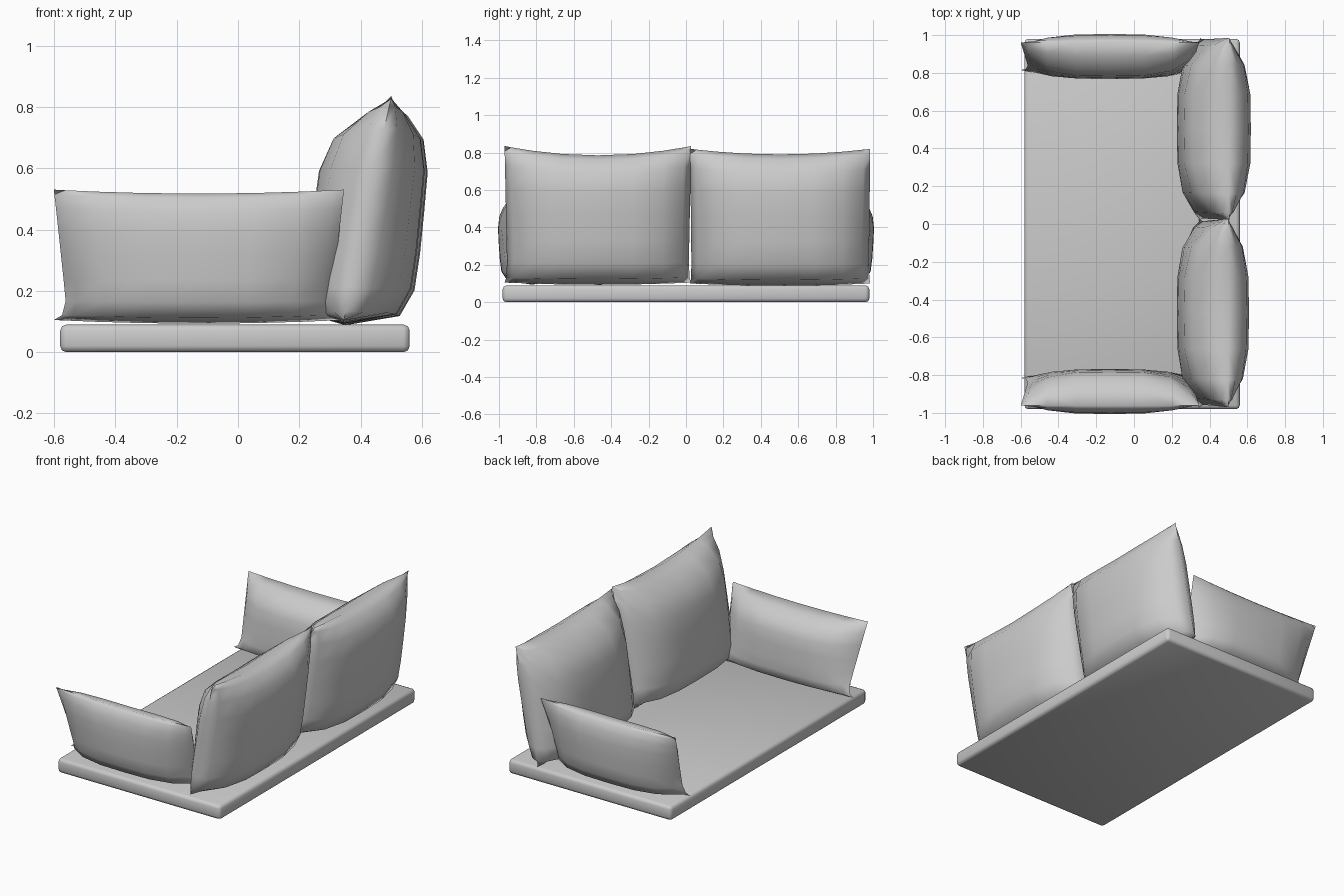
import bpy
import bmesh
import math

cube = bpy.data.objects.get("Cube")
if cube:
    bpy.data.objects.remove(cube, do_unlink=True)

fabric = bpy.data.materials.new("grey fabric")
fabric.use_nodes = True
GREY = (0.6, 0.6, 0.6, 1)
fabric.diffuse_color = GREY
fabric.node_tree.nodes["Principled BSDF"].inputs["Base Color"].default_value = GREY


def finish(name, bm, angle):
    """Turn a bmesh into a smooth-shaded fabric object."""
    bmesh.ops.recalc_face_normals(bm, faces=bm.faces)
    mesh = bpy.data.meshes.new(name)
    bm.to_mesh(mesh)
    bm.free()
    mesh.materials.append(fabric)
    obj = bpy.data.objects.new(name, mesh)
    bpy.context.collection.objects.link(obj)
    bpy.ops.object.select_all(action="DESELECT")
    obj.select_set(True)
    bpy.context.view_layer.objects.active = obj
    bpy.ops.object.shade_smooth_by_angle(angle=math.radians(angle))


def puff(u, v):
    """Fullness of a pillow: soft at the sides and top, squashed at the bottom."""
    across = max(0, 1 - u ** 4) ** 0.8
    up = max(0, 1 - v ** 4) ** 0.7 if v > 0 else max(0, 1 - v ** 6) ** 0.25
    return across * up


def pillow(name, along, span, height, lean, half, skew, dip, inset, place):
    """Pillow with a leaning seam; skew keeps its stuffing more upright."""
    steps = 8
    rows = [math.sin(math.pi / 2 * (2 * i / steps - 1)) for i in range(steps + 1)]
    mid, reach = sum(span) / 2, (span[1] - span[0]) / 2
    bm = bmesh.new()
    for side in (-1, 1):
        grid = []
        for v in rows:
            t = (v + 1) / 2
            line = []
            for u in rows:
                # Sides taper downwards, with small ears at the bottom corners
                a = mid + u * (reach - inset * (1 - t) * (1 - v ** 12))
                sag = (1 - u * u) * (dip * max(v, 0) + 0.012 * max(-v, 0) ** 3)
                z = height[0] + t * (height[1] - height[0]) - sag
                seam = lean[0] + t * (lean[1] - lean[0])
                d = seam + (side * half - skew * v) * puff(u, v)
                line.append(bm.verts.new((a, d * place, z) if along == "x" else (d, a, z)))
            grid.append(line)
        for j in range(steps):
            for i in range(steps):
                bm.faces.new((grid[j][i], grid[j][i + 1], grid[j + 1][i + 1], grid[j + 1][i]))
    # Sew the two halves together along the seam
    bmesh.ops.remove_doubles(bm, verts=bm.verts, dist=0.0005)
    finish(name, bm, 75)


# Flat seat slab with rounded edges
bm = bmesh.new()
bmesh.ops.create_cube(bm, size=1)
for v in bm.verts:
    v.co = (v.co.x * 1.14 - 0.01, v.co.y * 1.96, v.co.z * 0.09 + 0.045)
bmesh.ops.bevel(bm, geom=bm.edges[:], offset=0.02, segments=2, profile=0.5, affect="EDGES")
finish("seat_slab", bm, 60)

# Armrest pillows at both ends
for name, place in (("right_arm_pillow", -1), ("left_arm_pillow", 1)):
    pillow(name, "x", (-0.6, 0.345), (0.105, 0.53), (0.815, 0.962), 0.113, 0.06, 0.013, 0.045, place)

# Pair of back pillows
pillow("right_back_pillow", "y", (-0.97, 0.028), (0.105, 0.835), (0.345, 0.5), 0.175, 0.042, 0.05, 0.015, 1)
pillow("left_back_pillow", "y", (0.022, 0.985), (0.1, 0.82), (0.35, 0.505), 0.18, 0.042, 0.03, 0.008, 1)
